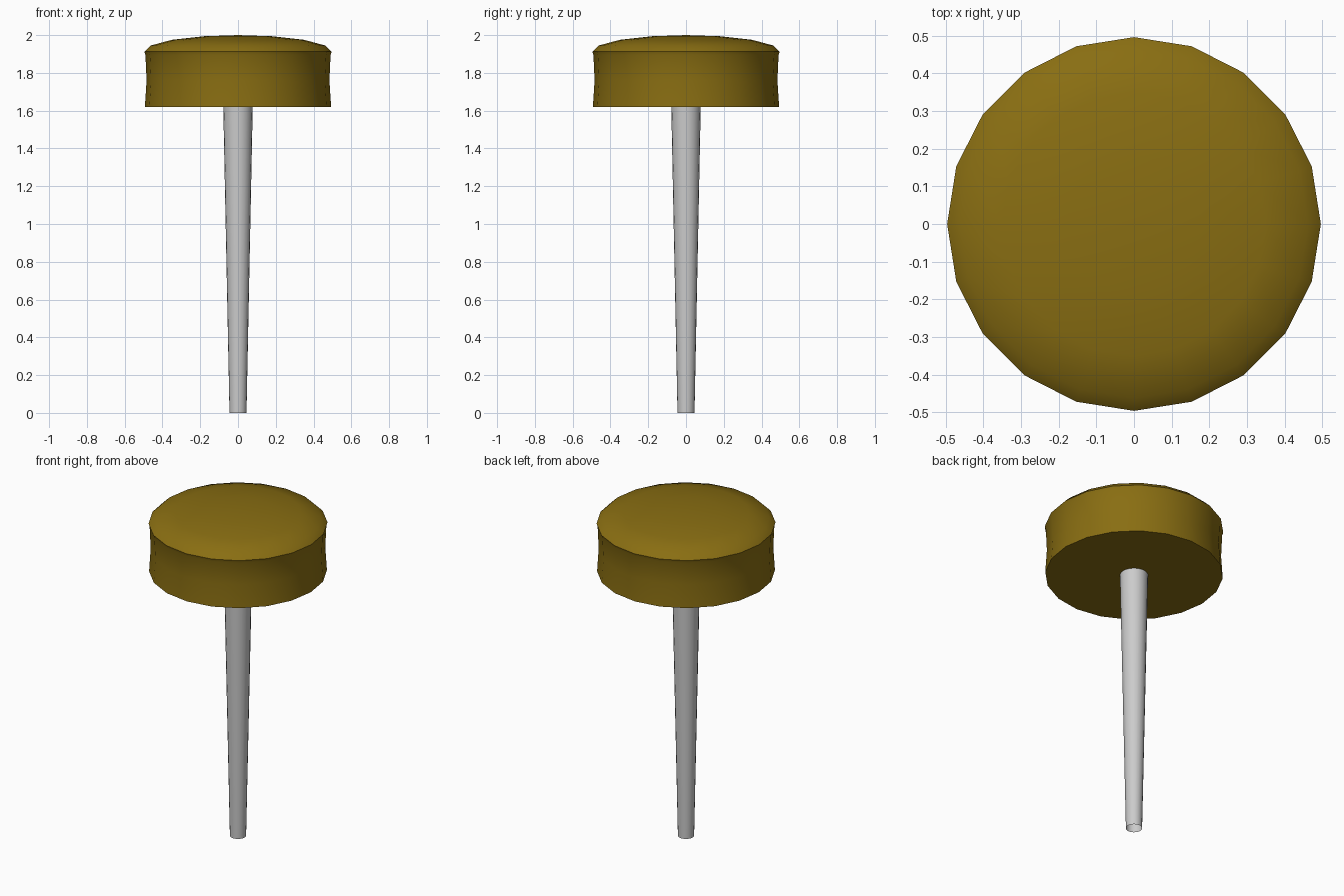
import bpy, bmesh, math

if "Cube" in bpy.data.objects:
    bpy.data.objects.remove(bpy.data.objects["Cube"])

SIDES = 20


def lathe(name, profile, sharp_angle):
    """Revolve (radius, z) points around z; a zero radius closes the end."""
    bm = bmesh.new()
    rings = []
    for r, z in profile:
        n = SIDES if r > 0 else 1
        rings.append([bm.verts.new((r * math.cos(2 * math.pi * i / SIDES),
                                    r * math.sin(2 * math.pi * i / SIDES), z)) for i in range(n)])
    for a, b in zip(rings, rings[1:]):
        for i in range(SIDES):
            j = (i + 1) % SIDES
            if len(a) == 1:
                bm.faces.new((a[0], b[j], b[i]))
            elif len(b) == 1:
                bm.faces.new((a[i], a[j], b[0]))
            else:
                bm.faces.new((a[i], a[j], b[j], b[i]))
    mesh = bpy.data.meshes.new(name)
    bm.to_mesh(mesh)
    bm.free()
    obj = bpy.data.objects.new(name, mesh)
    bpy.context.collection.objects.link(obj)
    bpy.ops.object.select_all(action='DESELECT')
    obj.select_set(True)
    bpy.context.view_layer.objects.active = obj
    bpy.ops.object.shade_smooth_by_angle(angle=math.radians(sharp_angle))
    return obj


# Tapered stem, open at the foot
lathe("stem", [(0.045, 0), (0.078, 1.62)], 40)

# Padded seat: flat underside, slightly pinched wall, rounded rim, shallow dome
seat = lathe("seat", [(0, 1.62), (0.493, 1.62), (0.484, 1.76), (0.49, 1.895),
                      (0.496, 1.912), (0.462, 1.945), (0.35, 1.975),
                      (0.18, 1.994), (0, 2.0)], 40)

# Brown upholstery
brown = bpy.data.materials.new("brown_upholstery")
brown.diffuse_color = (0.25, 0.155, 0.006, 1)
brown.use_nodes = True
brown.node_tree.nodes["Principled BSDF"].inputs["Base Color"].default_value = brown.diffuse_color
seat.data.materials.append(brown)
